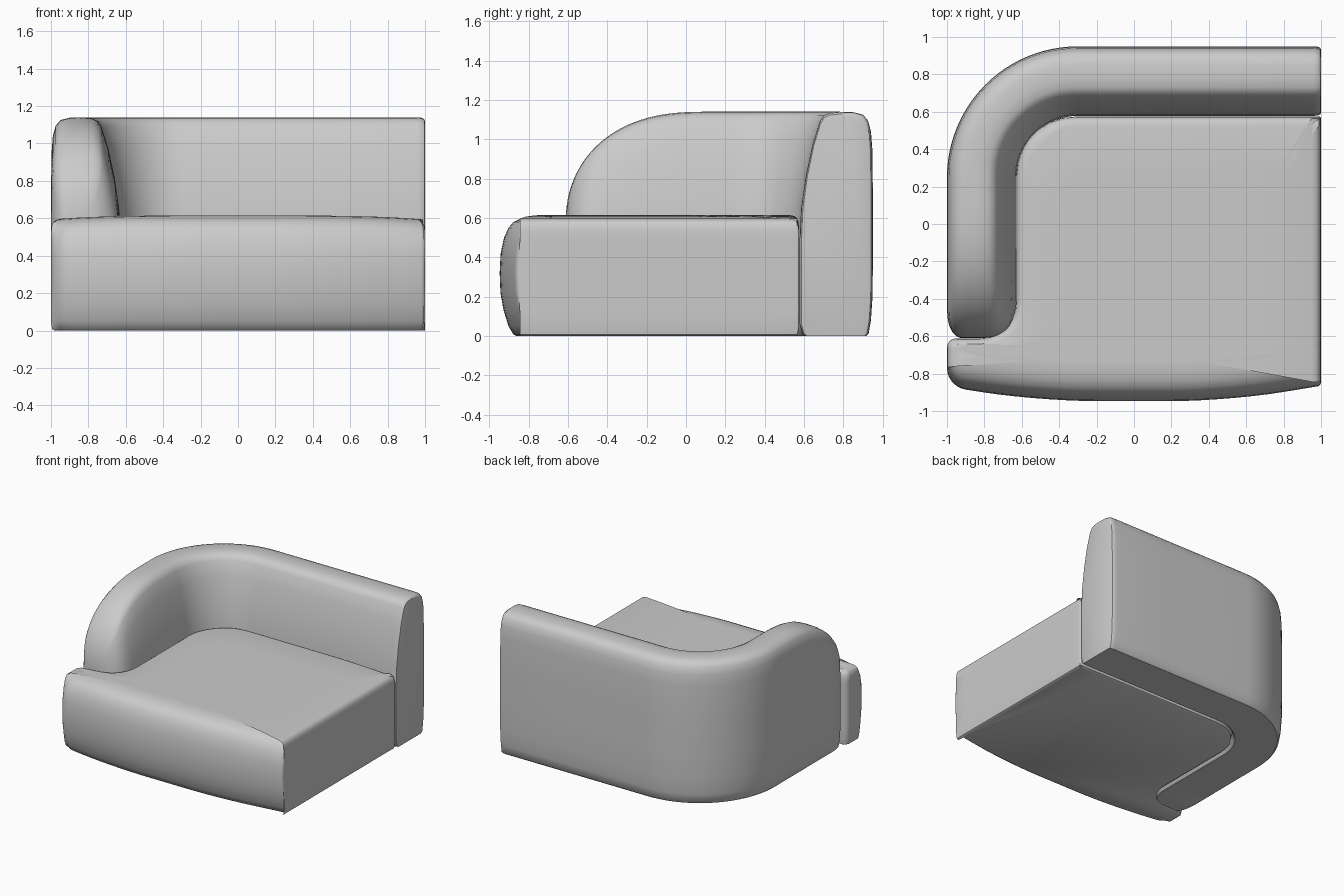
import bpy, bmesh, math
from mathutils import Vector
from mathutils.geometry import interpolate_bezier

if "Cube" in bpy.data.objects:
    bpy.data.objects.remove(bpy.data.objects["Cube"])

fabric = bpy.data.materials.new("grey fabric")
fabric.use_nodes = True
GREY = (0.6, 0.6, 0.6, 1)
fabric.diffuse_color = GREY
fabric.node_tree.nodes["Principled BSDF"].inputs["Base Color"].default_value = GREY


def loft(name, rings):
    """Skin a list of closed rings and cap both ends."""
    bm = bmesh.new()
    loops = [[bm.verts.new(p) for p in ring] for ring in rings]
    for a, b in zip(loops, loops[1:]):
        for i in range(len(a)):
            j = (i + 1) % len(a)
            bm.faces.new((a[i], a[j], b[j], b[i]))
    bm.faces.new(loops[0][::-1])
    bm.faces.new(loops[-1])
    bmesh.ops.recalc_face_normals(bm, faces=bm.faces)
    mesh = bpy.data.meshes.new(name)
    bm.to_mesh(mesh)
    bm.free()
    mesh.materials.append(fabric)
    obj = bpy.data.objects.new(name, mesh)
    bpy.context.collection.objects.link(obj)
    bpy.ops.object.select_all(action="DESELECT")
    obj.select_set(True)
    bpy.context.view_layer.objects.active = obj
    bpy.ops.object.shade_smooth_by_angle(angle=math.radians(40))
    return obj


def rounded_outline(corners, steps=8, spacing=0.1):
    """Fillet every (x, y, cut) corner and subdivide the straight runs."""
    pts = []
    for i, (x, y, cut) in enumerate(corners):
        p = Vector((x, y))
        prev = Vector(corners[i - 1][:2])
        nxt = Vector(corners[(i + 1) % len(corners)][:2])
        a = p + (prev - p).normalized() * cut
        b = p + (nxt - p).normalized() * cut
        pts += [q.to_2d() for q in interpolate_bezier(
            a, a.lerp(p, 0.56), b.lerp(p, 0.56), b, steps)]
    dense = []
    for i, p in enumerate(pts):
        q = pts[(i + 1) % len(pts)]
        n = max(1, math.ceil((q - p).length / spacing))
        dense += [p.lerp(q, k / n) for k in range(n)]
    return dense


# Seat cushion: L-shaped plan, bulging front, softly crowned top
plan = rounded_outline([
    (1, 0.575, 0.01), (-0.63, 0.575, 0.32), (-0.63, -0.612, 0.2),
    (-1, -0.612, 0.05), (-1, -0.87, 0.1), (-0.5, -0.947, 0.3),
    (0.5, -0.947, 0.3), (1, -0.865, 0.02)])


def clamp(v):
    return max(-1, min(1, v))


normals = []
for i in range(len(plan)):
    d = plan[(i + 1) % len(plan)] - plan[i - 1]
    n = Vector((-d.y, d.x)).normalized()
    normals.append(-n)

# height, inset of the front, inset of the other sides
layers = [(0, 0.085, 0.02), (0.008, 0.07, 0.006), (0.05, 0.045, 0), (0.13, 0.02, 0),
          (0.22, 0.004, 0), (0.32, 0, 0), (0.42, 0.005, 0), (0.5, 0.022, 0),
          (0.55, 0.045, 0), (0.58, 0.07, 0.004), (0.6, 0.11, 0.012),
          (0.61, 0.15, 0.025), (0.615, 0.2, 0.05)]


def crown(x, z):
    return z - 0.022 * x ** 4 * max(0, min(1, (z - 0.45) / 0.1))


rings = []
for z, front, side in layers:
    ring = []
    for p, n in zip(plan, normals):
        x = p.x - clamp(1.4 * n.x) * side
        y = p.y - clamp(1.4 * n.y) * (front if n.y < 0 else side)
        if p.y < -0.5 and n.y >= 0:
            y = p.y - n.y * min(side, 0.03)
        ring.append((x, y, crown(x, z)))
    rings.append(ring)
hub = Vector((0.1, -0.69))
for scale in (0.8, 0.55, 0.3, 0.1):
    ring = []
    for x, y, z in rings[len(layers) - 1]:
        q = hub.lerp(Vector((x, y)), scale)
        ring.append((q.x, q.y, crown(q.x, layers[-1][0])))
    rings.append(ring)
loft("seat_cushion", rings)

# Backrest and armrest: one section (distance in from outside, height) swept round a corner
section = [(0.035, 0), (0.022, 0.012), (0.01, 0.08), (0.002, 0.2), (0, 0.4), (0, 0.7),
           (0.003, 0.95), (0.01, 1.04), (0.025, 1.095), (0.05, 1.125), (0.1, 1.138),
           (0.17, 1.14), (0.22, 1.135), (0.25, 1.12), (0.27, 1.09), (0.305, 0.98),
           (0.34, 0.82), (0.365, 0.65), (0.372, 0.5), (0.372, 0.06), (0.36, 0.015),
           (0.345, 0)]
TOP, BEND, CX, CY, TIP = 1.14, 0.7, -0.3, 0.25, -0.61


def sweep_ring(origin, inward, top=TOP, width=1, mid=0.12):
    ring = []
    for o, z in section:
        drop = 1 - top / TOP
        o = mid + (o - mid) * width
        if z > 0.7 and o > 0.2:
            o += 0.06 * drop
        ring.append((origin[0] + inward[0] * o, origin[1] + inward[1] * o, z * top / TOP))
    return ring


rings = []
# straight back with a soft open end
for x, width, top in ((1, 0.9, 1.115), (0.997, 0.95, 1.128), (0.985, 0.985, 1.137),
                      (0.96, 1, TOP), (0.5, 1, TOP), (0.1, 1, TOP)):
    rings.append(sweep_ring((x, CY + BEND), (0, -1), top, width, 0.19 if x > 0.9 else 0.12))
# rounded corner
for k in range(25):
    a = math.pi / 2 * (1 + k / 24)
    c, s = math.cos(a), math.sin(a)
    rings.append(sweep_ring((CX + BEND * c, CY + BEND * s), (-c, -s)))
# arm, falling in a curve to its rounded tip
for k in range(1, 33):
    y = CY + (TIP - CY) * math.sin(k / 32 * math.pi / 2)
    t = max(0, min(1, (0.1 - y) / (0.1 - TIP)))
    u = max(0, min(1, (-0.42 - y) / (-0.42 - TIP)))
    top = 0.6 + 0.54 * math.sqrt(1 - t ** 2.5)
    width = 0.3 + 0.7 * math.sqrt(1 - u ** 3)
    rings.append(sweep_ring((CX - BEND, y), (1, 0), top, width))
loft("backrest_and_arm", rings)
